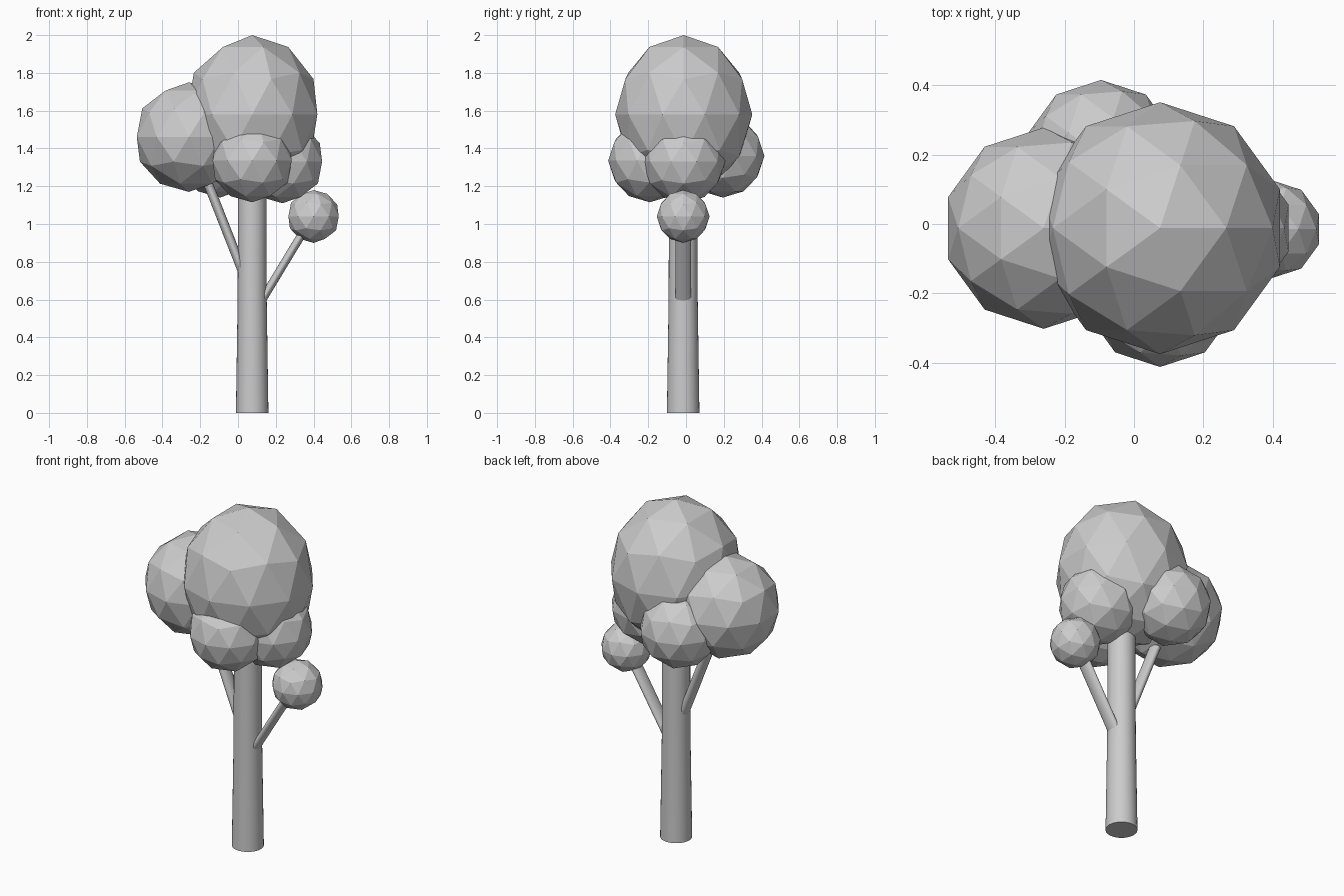
import bpy
import bmesh
from math import cos, sin, tau
from mathutils import Vector

if "Cube" in bpy.data.objects:
    bpy.data.objects.remove(bpy.data.objects["Cube"], do_unlink=True)

AXIS_X, AXIS_Y = 0.075, -0.015

grey = bpy.data.materials.new("plain grey")
grey.use_nodes = True
colour = (0.6, 0.6, 0.6, 1)
grey.diffuse_color = colour
grey.node_tree.nodes["Principled BSDF"].inputs["Base Color"].default_value = colour


def finish(name, bm, smooth=False):
    bmesh.ops.recalc_face_normals(bm, faces=bm.faces)
    mesh = bpy.data.meshes.new(name)
    bm.to_mesh(mesh)
    bm.free()
    mesh.materials.append(grey)
    obj = bpy.data.objects.new(name, mesh)
    bpy.context.collection.objects.link(obj)
    if smooth:
        bpy.ops.object.select_all(action='DESELECT')
        obj.select_set(True)
        bpy.context.view_layer.objects.active = obj
        bpy.ops.object.shade_smooth_by_angle(angle=0.6)
    return obj


def leaf_ball(name, centre, radius, stretch=1.0):
    bm = bmesh.new()
    bmesh.ops.create_icosphere(bm, subdivisions=2, radius=radius)
    for v in bm.verts:
        v.co.z *= stretch
        v.co += Vector(centre)
    finish(name, bm)


def tube(name, sections, sides=32):
    """Loft elliptical rings: (centre, in-plane radius vector, radius along y)."""
    bm = bmesh.new()
    rings = []
    for centre, across, depth in sections:
        rings.append([bm.verts.new(Vector(centre) + across * cos(tau * i / sides)
                                   + Vector((0, depth * sin(tau * i / sides), 0)))
                      for i in range(sides)])
    for a, b in zip(rings, rings[1:]):
        for i in range(sides):
            j = (i + 1) % sides
            bm.faces.new((a[i], a[j], b[j], b[i]))
    bm.faces.new(rings[0])
    bm.faces.new(rings[-1])
    finish(name, bm, smooth=True)


def branch(name, start, end, half_width, depth):
    a, b = (Vector((x, AXIS_Y, z)) for x, z in (start, end))
    d = (b - a).normalized()
    across = Vector((d.z, 0, -d.x)) * half_width
    tube(name, [(a, across, depth), (b, across, depth)])


# Trunk, slightly flared at the foot
tube("trunk", [((AXIS_X, AXIS_Y, z), Vector((r, 0, 0)), r)
               for z, r in ((0, 0.086), (0.6, 0.077), (1.22, 0.075))])

# Side branches, oval in section
branch("right_branch", (0.03, 0.735), (-0.2, 1.32), 0.025, 0.041)
branch("left_branch", (0.09, 0.536), (0.38, 1.015), 0.022, 0.041)

# Foliage
leaf_ball("crown", (AXIS_X, -0.012, 1.58), 0.363, 1.157)
leaf_ball("right_foliage", (-0.26, -0.012, 1.46), 0.29)
leaf_ball("front_foliage", (AXIS_X, -0.192, 1.335), 0.22)
leaf_ball("left_foliage", (0.236, -0.012, 1.33), 0.22)
leaf_ball("back_foliage", (-0.095, 0.195, 1.36), 0.22)
leaf_ball("small_foliage", (0.4, AXIS_Y, 1.04), 0.14)
